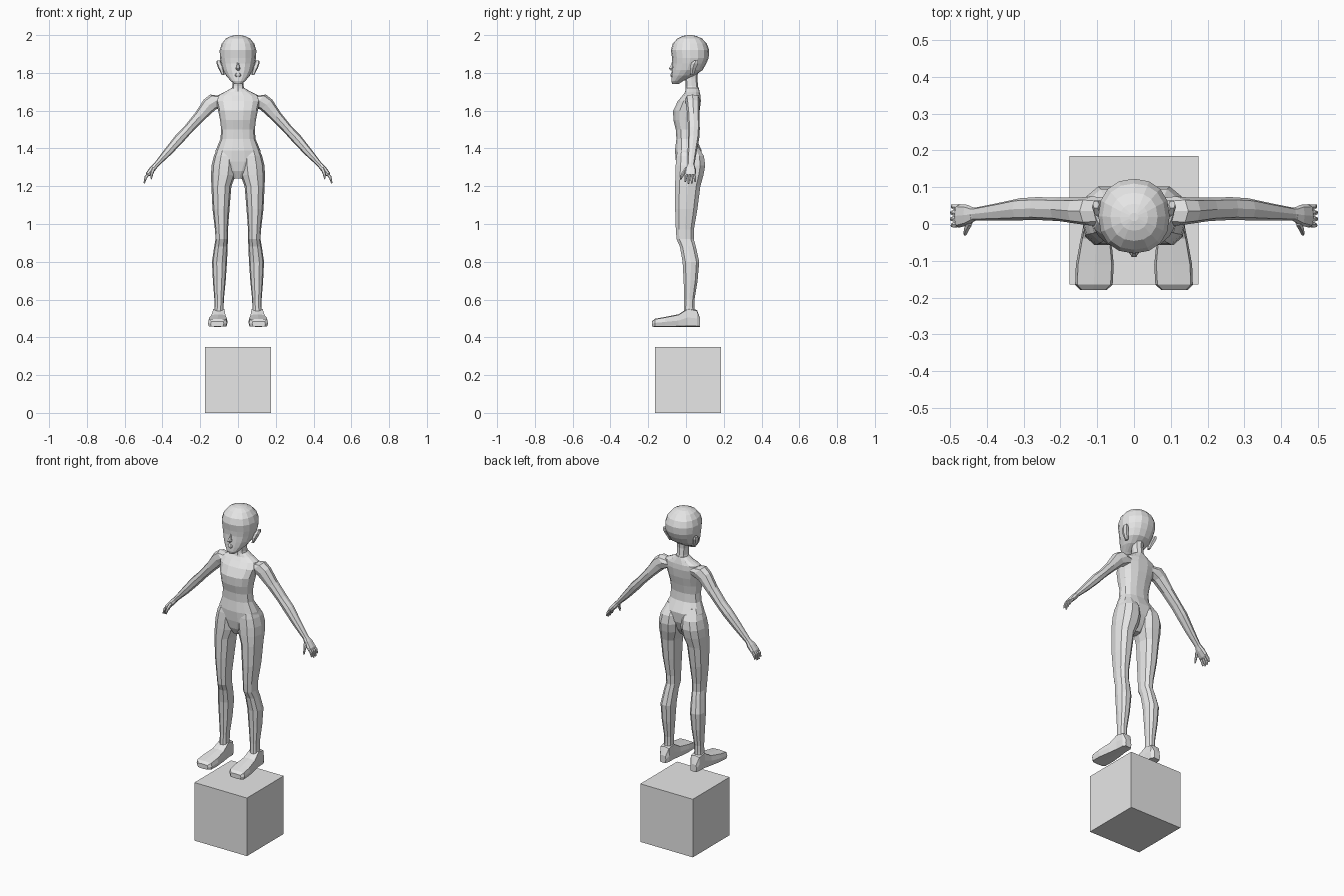
import bpy, bmesh, math
from mathutils import Vector

grey = bpy.data.materials.new("plain grey")
grey.diffuse_color = (0.8, 0.8, 0.8, 1)


def finish(name, bm, mirror=False):
    bmesh.ops.recalc_face_normals(bm, faces=bm.faces)
    me = bpy.data.meshes.new(name)
    bm.to_mesh(me)
    bm.free()
    me.materials.append(grey)
    ob = bpy.data.objects.new(name, me)
    bpy.context.collection.objects.link(ob)
    if mirror:
        ob.modifiers.new("mirror", 'MIRROR')
    return ob


def loft(name, rings, n=8, p=0.8, mirror=False):
    """Skin rings given as (centre, half axis u, half axis v)."""
    bm = bmesh.new()
    loops = []
    for c, u, v in rings:
        loop = []
        for i in range(n):
            a = math.tau * i / n
            cu, sv = math.cos(a), math.sin(a)
            cu = math.copysign(abs(cu) ** p, cu) if abs(cu) > 1e-6 else 0
            sv = math.copysign(abs(sv) ** p, sv) if abs(sv) > 1e-6 else 0
            loop.append(bm.verts.new(c + u * cu + v * sv))
        loops.append(loop)
    for a, b in zip(loops, loops[1:]):
        for i in range(n):
            j = (i + 1) % n
            bm.faces.new((a[i], a[j], b[j], b[i]))
    bm.faces.new(loops[0])
    bm.faces.new(loops[-1])
    return finish(name, bm, mirror)


def upright(rows):
    """Rows of z, x0, x1, y0, y1."""
    return [(Vector(((a + b) / 2, (c + d) / 2, z)), Vector(((b - a) / 2, 0, 0)),
             Vector((0, (d - c) / 2, 0))) for z, a, b, c, d in rows]


def symmetric(rows):
    """Rows of z, half width, y0, y1."""
    return upright([(z, -w, w, c, d) for z, w, c, d in rows])


def lengthwise(rows):
    """Rows of y, x0, x1, z0, z1."""
    return [(Vector(((a + b) / 2, y, (c + d) / 2)), Vector(((b - a) / 2, 0, 0)),
             Vector((0, 0, (d - c) / 2))) for y, a, b, c, d in rows]


def limb(rows):
    """Rows of x, y, z, thickness, depth, following the slope of the arm."""
    u = Vector((0.76, 0, 0.65))
    return [(Vector((x, y, z)), u * r, Vector((0, d, 0))) for x, y, z, r, d in rows]


# Stand block
bm = bmesh.new()
bmesh.ops.create_cube(bm, size=0.35)
bmesh.ops.translate(bm, verts=bm.verts, vec=(0, 0.01, 0.175))
finish("stand_block", bm)

# Torso from crotch to neck base
loft("torso", symmetric([
    (1.24, 0.025, -0.025, 0.035), (1.28, 0.07, -0.045, 0.06),
    (1.33, 0.125, -0.055, 0.08), (1.39, 0.118, -0.06, 0.085),
    (1.45, 0.093, -0.052, 0.055), (1.50, 0.089, -0.055, 0.052),
    (1.55, 0.095, -0.068, 0.062), (1.60, 0.105, -0.07, 0.074),
    (1.65, 0.118, -0.045, 0.08), (1.68, 0.108, -0.02, 0.078),
    (1.70, 0.068, -0.005, 0.073), (1.72, 0.034, 0.0, 0.068)]), n=14, p=0.85)

# Neck
loft("neck", symmetric([
    (1.69, 0.04, -0.005, 0.072), (1.73, 0.03, -0.002, 0.064),
    (1.77, 0.029, -0.005, 0.06), (1.82, 0.032, -0.005, 0.065)]))

# Head, chin to crown
loft("head", symmetric([
    (1.74, 0.018, -0.072, -0.04), (1.757, 0.038, -0.078, -0.015),
    (1.785, 0.063, -0.077, 0.045), (1.815, 0.08, -0.075, 0.088),
    (1.85, 0.09, -0.072, 0.108), (1.88, 0.096, -0.074, 0.12),
    (1.92, 0.097, -0.08, 0.123), (1.955, 0.086, -0.07, 0.11),
    (1.982, 0.064, -0.046, 0.085), (1.995, 0.038, -0.018, 0.055),
    (2.0, 0.012, 0.008, 0.03)]), n=16, p=0.9)

# Nose and lips
loft("nose", symmetric([
    (1.812, 0.006, -0.082, -0.06), (1.822, 0.012, -0.092, -0.06),
    (1.84, 0.007, -0.082, -0.06), (1.86, 0.004, -0.074, -0.06)]), n=6)
loft("lips", symmetric([
    (1.777, 0.01, -0.08, -0.06), (1.785, 0.018, -0.084, -0.06),
    (1.794, 0.016, -0.083, -0.06), (1.802, 0.006, -0.077, -0.06)]), n=6)

# Ears
loft("ear", upright([
    (1.79, 0.072, 0.086, 0.022, 0.042), (1.825, 0.076, 0.105, 0.018, 0.055),
    (1.85, 0.085, 0.114, 0.024, 0.066), (1.866, 0.095, 0.112, 0.042, 0.064)]),
    n=6, mirror=True)

# Legs
loft("leg", upright([
    (1.42, 0.02, 0.10, -0.04, 0.06), (1.36, 0.008, 0.128, -0.054, 0.098),
    (1.31, 0.006, 0.140, -0.058, 0.105), (1.26, 0.012, 0.143, -0.06, 0.096),
    (1.20, 0.035, 0.141, -0.06, 0.079), (1.08, 0.045, 0.135, -0.06, 0.063),
    (0.97, 0.053, 0.122, -0.056, 0.044), (0.92, 0.053, 0.119, -0.052, 0.043),
    (0.88, 0.055, 0.126, -0.034, 0.054), (0.80, 0.058, 0.138, -0.02, 0.072),
    (0.70, 0.065, 0.133, -0.014, 0.063), (0.60, 0.075, 0.125, -0.011, 0.046),
    (0.56, 0.076, 0.125, -0.012, 0.046), (0.49, 0.075, 0.13, -0.015, 0.05)]),
    n=10, p=0.85, mirror=True)

# Feet
loft("foot", lengthwise([
    (0.075, 0.082, 0.122, 0.455, 0.50), (0.058, 0.07, 0.132, 0.455, 0.545),
    (0.01, 0.068, 0.135, 0.455, 0.555), (-0.04, 0.062, 0.145, 0.455, 0.522),
    (-0.11, 0.055, 0.158, 0.455, 0.508), (-0.165, 0.058, 0.16, 0.455, 0.498),
    (-0.18, 0.075, 0.145, 0.457, 0.485)]), p=0.35, mirror=True)

# Arms, shoulder to wrist
loft("arm", limb([
    (0.07, 0.035, 1.655, 0.035, 0.035), (0.112, 0.035, 1.655, 0.047, 0.04),
    (0.15, 0.036, 1.632, 0.041, 0.036), (0.205, 0.04, 1.567, 0.03, 0.032),
    (0.265, 0.042, 1.50, 0.025, 0.031), (0.31, 0.04, 1.452, 0.027, 0.03),
    (0.37, 0.033, 1.383, 0.022, 0.024), (0.43, 0.027, 1.317, 0.014, 0.018),
    (0.445, 0.026, 1.302, 0.014, 0.02)]), mirror=True)

# Palms
loft("palm", limb([
    (0.435, 0.026, 1.312, 0.014, 0.018), (0.452, 0.024, 1.292, 0.016, 0.028),
    (0.476, 0.022, 1.264, 0.013, 0.032), (0.482, 0.022, 1.257, 0.008, 0.03)]),
    p=0.7, mirror=True)

# Four fingers per hand, then the thumb
for i, drop in enumerate((0.028, 0.037, 0.036, 0.026)):
    y0, y1 = 0.0 + 0.0148 * i, -0.004 + 0.0175 * i
    loft("finger_%d" % (i + 1), limb([
        (0.472, y0, 1.268, 0.008, 0.0085), (0.488, (y0 + y1) / 2, 1.248, 0.008, 0.008),
        (0.490 + drop * 0.2, y1, 1.252 - drop, 0.004, 0.005)]), n=6, mirror=True)
loft("thumb", limb([
    (0.446, 0.006, 1.296, 0.010, 0.012), (0.455, -0.012, 1.272, 0.009, 0.010),
    (0.458, -0.022, 1.254, 0.007, 0.008), (0.460, -0.028, 1.238, 0.004, 0.004)]),
    n=6, mirror=True)
